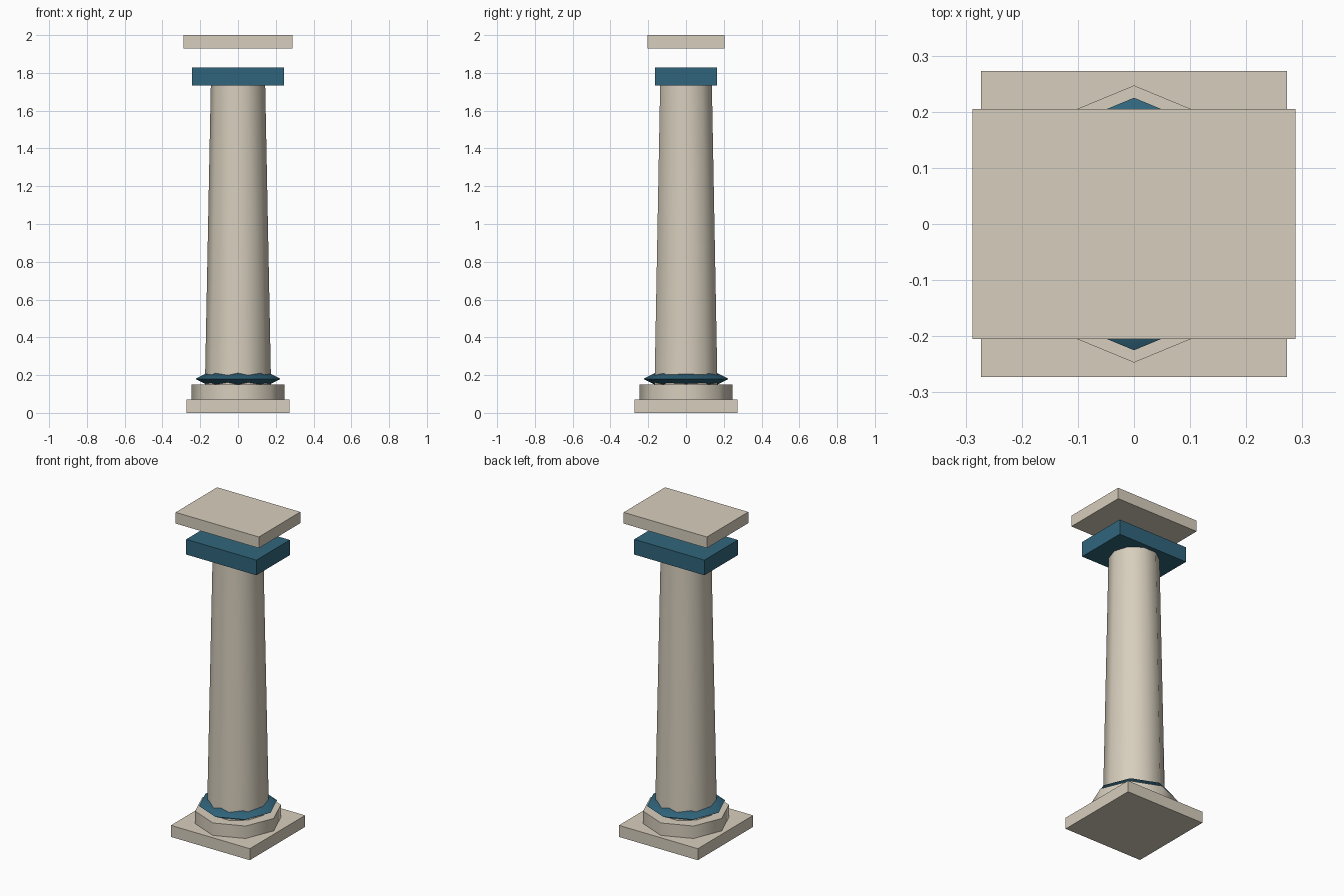
import bpy
import math

cube = bpy.data.objects.get("Cube")
if cube:
    bpy.data.objects.remove(cube, do_unlink=True)


def make_material(name, rgb):
    mat = bpy.data.materials.new(name)
    mat.use_nodes = True
    mat.diffuse_color = (*rgb, 1)
    mat.node_tree.nodes["Principled BSDF"].inputs["Base Color"].default_value = (*rgb, 1)
    return mat


stone = make_material("warm_stone", (0.68, 0.62, 0.51))
teal = make_material("deep_teal", (0.03, 0.13, 0.2))


def finish(name, mat, smooth=False):
    obj = bpy.context.object
    obj.name = name
    bpy.ops.object.transform_apply(location=False, rotation=True, scale=True)
    obj.data.materials.append(mat)
    if smooth:
        bpy.ops.object.shade_smooth_by_angle(angle=math.radians(60))


def slab(name, width, depth, bottom, top, mat):
    bpy.ops.mesh.primitive_cube_add(size=1, location=(0, 0, (bottom + top) / 2))
    bpy.context.object.scale = (width, depth, top - bottom)
    finish(name, mat)


def drum(name, sides, r_bottom, r_top, bottom, top, turn, mat):
    bpy.ops.mesh.primitive_cone_add(
        vertices=sides, radius1=r_bottom, radius2=r_top, depth=top - bottom,
        location=(0, 0, (bottom + top) / 2), rotation=(0, 0, turn))
    finish(name, mat, True)


# Square plinth and octagonal base
slab("plinth", 0.546, 0.546, 0, 0.072, stone)
drum("octagonal_base", 8, 0.247, 0.247, 0.072, 0.15, 0, stone)

# Flattened ring with a diamond section around the foot of the shaft
bpy.ops.mesh.primitive_torus_add(
    major_segments=8, minor_segments=4, major_radius=0.165, minor_radius=0.06,
    location=(0, 0, 0.18))
bpy.context.object.scale.z = 0.52
finish("base_ring", teal, True)

# Tapered ten-sided shaft, corners towards the sides
drum("shaft", 10, 0.175, 0.144, 0.15, 1.733, math.pi / 2, stone)

# Capital block and floating top slab
slab("capital_block", 0.486, 0.33, 1.733, 1.828, teal)
slab("top_slab", 0.576, 0.41, 1.93, 2.0, stone)
